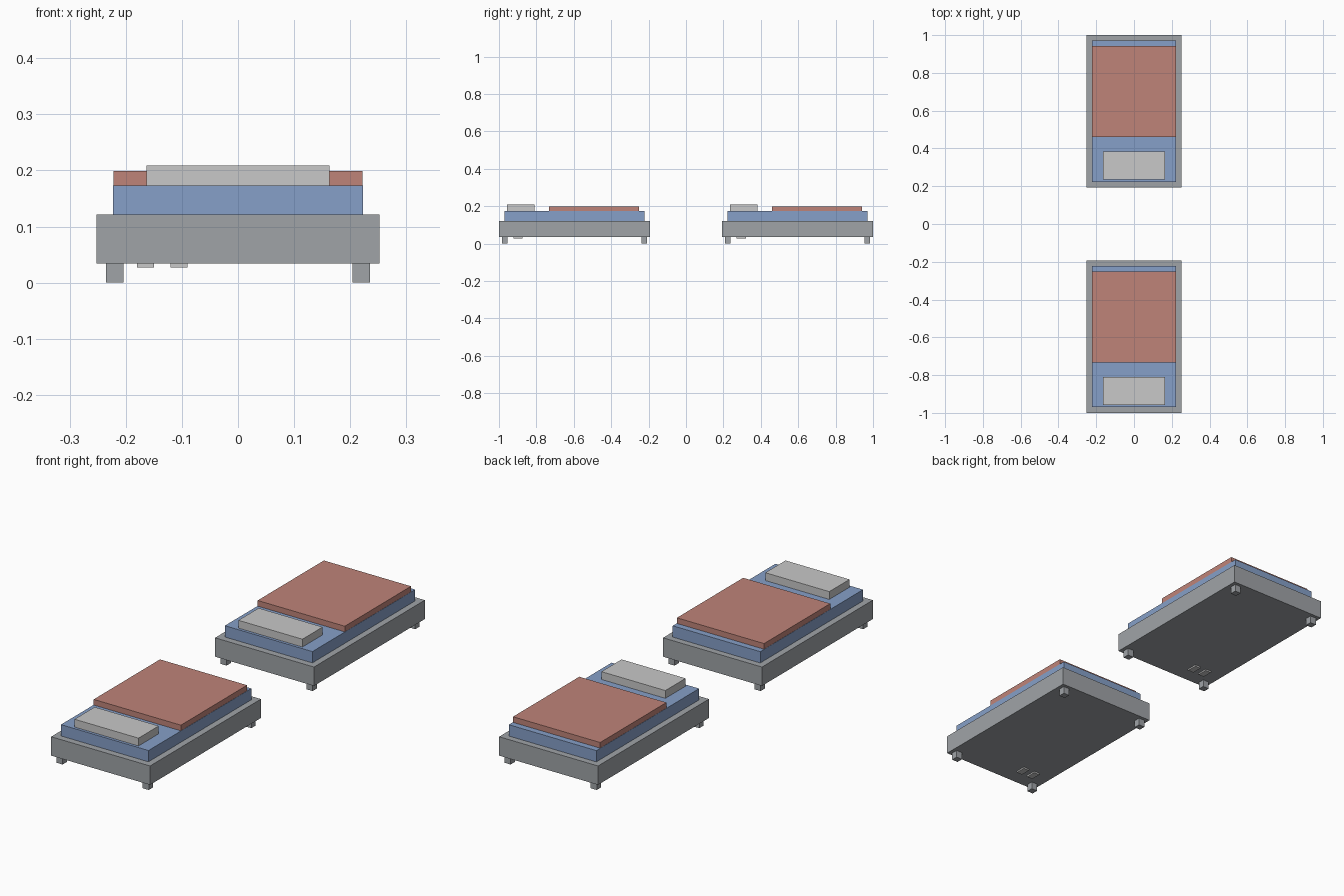
import bpy

cube = bpy.data.objects.get("Cube")
if cube:
    bpy.data.objects.remove(cube, do_unlink=True)


def material(name, colour):
    m = bpy.data.materials.new(name)
    m.use_nodes = True
    m.diffuse_color = (*colour, 1)
    m.node_tree.nodes["Principled BSDF"].inputs["Base Color"].default_value = (*colour, 1)
    return m


grey = material("frame grey", (0.35, 0.37, 0.39))
blue = material("mattress blue", (0.24, 0.35, 0.58))
red = material("blanket red", (0.52, 0.23, 0.19))
pale = material("pillow pale grey", (0.58, 0.58, 0.58))


def box(name, x, y, z, mat):
    """Box from (low, high) ranges on each axis."""
    ranges = (x, y, z)
    bpy.ops.mesh.primitive_cube_add(size=1, location=[(a + b) / 2 for a, b in ranges])
    obj = bpy.context.object
    obj.name = name
    obj.scale = [b - a for a, b in ranges]
    bpy.ops.object.transform_apply(location=False, rotation=False, scale=True)
    obj.data.materials.append(mat)


def bed(label, y0):
    """One bed whose head end lies at y0."""
    def part(name, x, y, z, mat):
        box(f"{label}_{name}", x, (y0 + y[0], y0 + y[1]), z, mat)

    part("frame", (-0.252, 0.252), (0, 0.807), (0.034, 0.121), grey)
    part("mattress", (-0.223, 0.223), (0.03, 0.778), (0.121, 0.173), blue)
    part("blanket", (-0.222, 0.222), (0.267, 0.749), (0.173, 0.199), red)
    part("pillow", (-0.163, 0.163), (0.043, 0.19), (0.173, 0.209), pale)

    # Four square legs
    for side, x in (("right", -0.235), ("left", 0.204)):
        for end, y in (("front", 0.015), ("back", 0.761)):
            part(f"{end}_{side}_leg", (x, x + 0.031), (y, y + 0.031), (0, 0.034), grey)

    # Pair of small pads under the head end
    for name, x in (("outer_pad", -0.18), ("inner_pad", -0.12)):
        part(name, (x, x + 0.03), (0.077, 0.127), (0.027, 0.034), pale)


bed("front_bed", -1.0)
bed("back_bed", 0.193)
